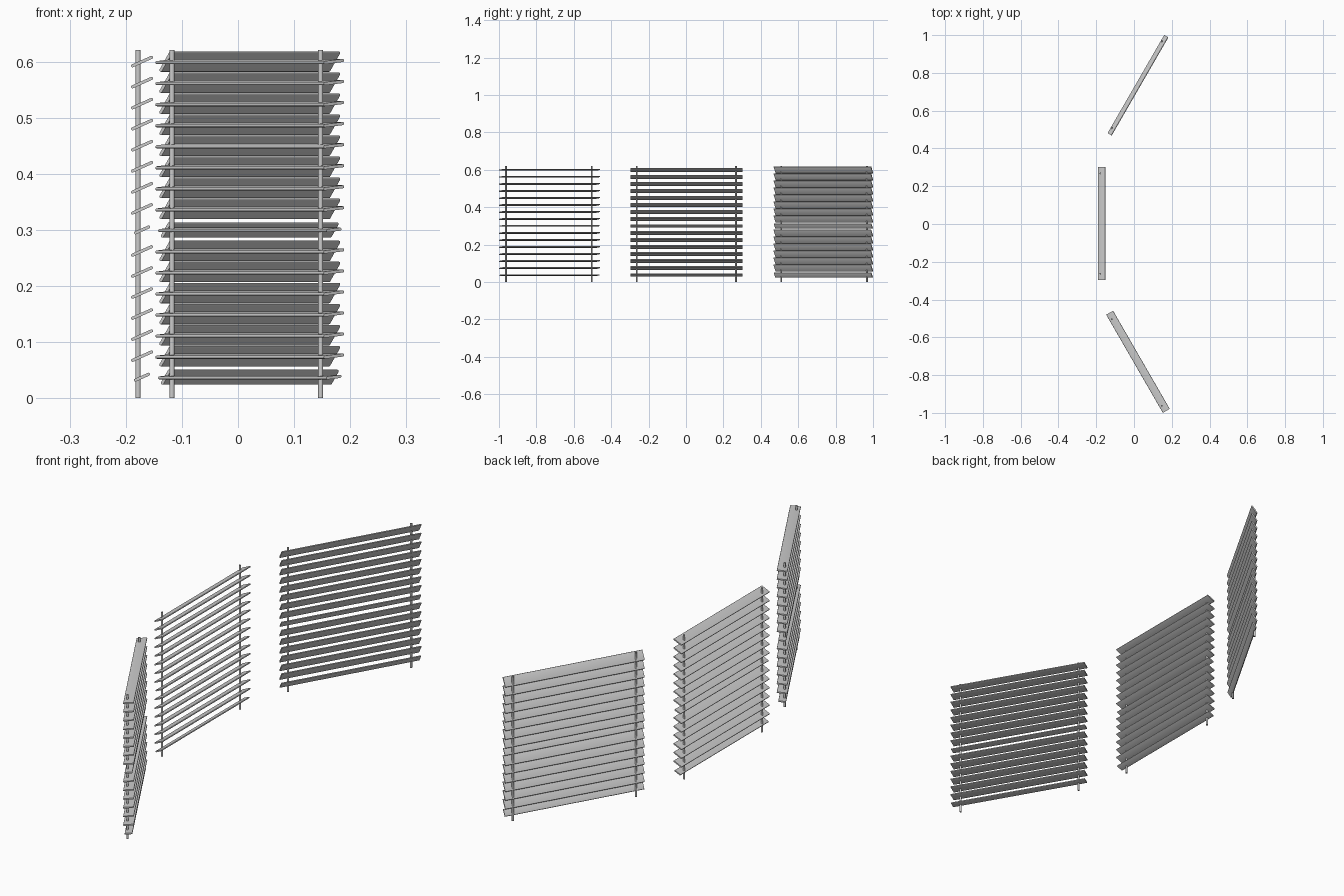
import bpy, bmesh
from math import radians, cos, sin, pi
from mathutils import Matrix, Vector

if "Cube" in bpy.data.objects:
    bpy.data.objects.remove(bpy.data.objects["Cube"])

LENGTH, THICK, PITCH, COUNT = 0.6, 0.0055, 0.0375, 16
POLE_R, POLE_H, POLE_SPREAD, POLE_OFFSET = 0.0045, 0.621, 0.265, -0.007


def slat_profile(width, n=6):
    # flat board cross-section with rounded long edges
    r = THICK / 2
    pts = []
    for side in (1, -1):
        for i in range(n + 1):
            a = -pi / 2 + pi * i / n
            pts.append((side * (width / 2 - r + r * cos(a)), side * r * sin(a)))
    return pts


def new_object(name, bm, matrix):
    bmesh.ops.recalc_face_normals(bm, faces=bm.faces[:])
    mesh = bpy.data.meshes.new(name)
    bm.to_mesh(mesh)
    bm.free()
    ob = bpy.data.objects.new(name, mesh)
    bpy.context.collection.objects.link(ob)
    ob.matrix_world = matrix
    bpy.context.view_layer.objects.active = ob
    ob.select_set(True)
    bpy.ops.object.shade_smooth_by_angle(angle=radians(40))
    ob.select_set(False)


def add_slats(name, matrix, tilt):
    bm = bmesh.new()
    for k in range(1, COUNT + 1):
        # lowest and middle slats are narrower
        width = 0.031 if k in (1, 8) else 0.0425
        place = Matrix.Translation((0, 0, k * PITCH)) @ Matrix.Rotation(-tilt, 4, 'Y')
        ring = [bm.verts.new(place @ Vector((x, -LENGTH / 2, z)))
                for x, z in slat_profile(width)]
        face = bm.faces.new(ring)
        ext = bmesh.ops.extrude_face_region(bm, geom=[face], use_keep_orig=True)
        verts = [v for v in ext["geom"] if isinstance(v, bmesh.types.BMVert)]
        bmesh.ops.translate(bm, verts=verts, vec=(0, LENGTH, 0))
    new_object(name, bm, matrix)


def add_poles(name, matrix):
    bm = bmesh.new()
    for s in (-1, 1):
        bmesh.ops.create_cone(
            bm, cap_ends=True, segments=16, radius1=POLE_R, radius2=POLE_R, depth=POLE_H,
            matrix=Matrix.Translation((POLE_OFFSET, s * POLE_SPREAD, POLE_H / 2)))
    new_object(name, bm, matrix)


# Three louvred panels: centre x, centre y, turn about z, slat tilt
panels = {
    "front_panel": (0.021, -0.7295, 30, 6),
    "middle_panel": (-0.171, 0.0025, 0, 24),
    "back_panel": (0.021, 0.7345, -30, 57),
}
for name, (x, y, turn, tilt) in panels.items():
    m = Matrix.Translation((x, y, 0)) @ Matrix.Rotation(radians(turn), 4, 'Z')
    add_slats(name + "_slats", m, radians(tilt))
    add_poles(name + "_poles", m)
